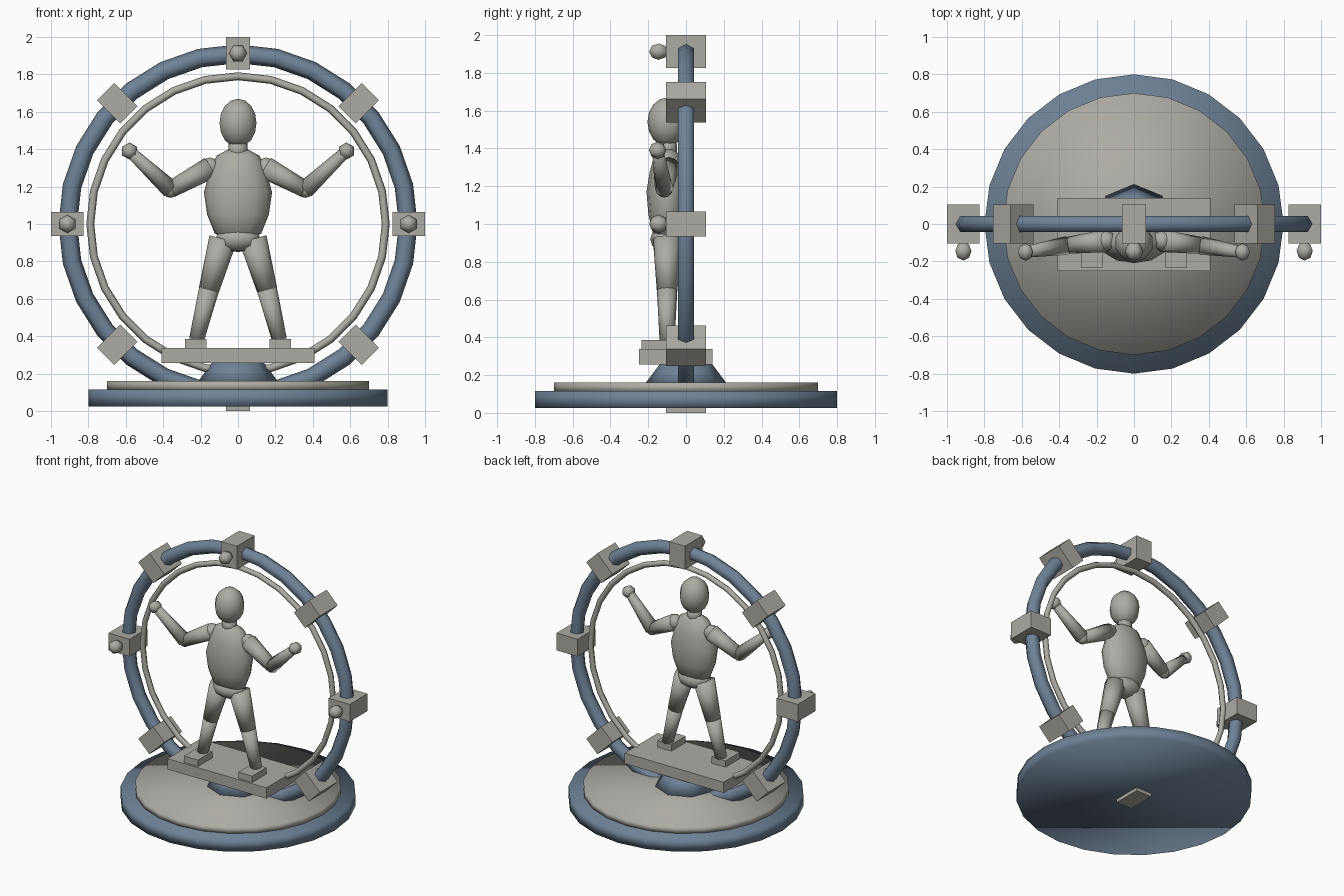
import bpy, bmesh, math
from mathutils import Vector, Matrix

if "Cube" in bpy.data.objects:
    bpy.data.objects.remove(bpy.data.objects["Cube"], do_unlink=True)


def material(name, rgb):
    m = bpy.data.materials.new(name)
    m.use_nodes = True
    m.diffuse_color = (*rgb, 1)
    m.node_tree.nodes["Principled BSDF"].inputs["Base Color"].default_value = (*rgb, 1)
    return m


STONE = material("warm grey", (0.42, 0.41, 0.37))
STEEL = material("steel blue", (0.16, 0.225, 0.31))


def finish(name, bm, mat, smooth=True):
    bmesh.ops.recalc_face_normals(bm, faces=bm.faces)
    me = bpy.data.meshes.new(name)
    bm.to_mesh(me)
    bm.free()
    me.materials.append(mat)
    for p in me.polygons:
        p.use_smooth = smooth
    ob = bpy.data.objects.new(name, me)
    bpy.context.collection.objects.link(ob)
    return ob


def box(name, size, loc, mat=STONE, spin=0.0):
    bm = bmesh.new()
    mtx = Matrix.Translation(loc) @ Matrix.Rotation(spin, 4, 'Y') @ Matrix.Diagonal((*size, 1))
    bmesh.ops.create_cube(bm, size=1, matrix=mtx)
    return finish(name, bm, mat, False)


def ball(name, radii, loc, segs=12, rings=8, turn=None):
    bm = bmesh.new()
    mtx = Matrix.Translation(loc) @ (turn or Matrix()) @ Matrix.Diagonal((*radii, 1))
    bmesh.ops.create_uvsphere(bm, u_segments=segs, v_segments=rings, radius=1, matrix=mtx)
    return finish(name, bm, STONE)


def rod(name, a, b, r1, r2, mat=STONE, segs=8):
    """Tapered cylinder from a to b."""
    a, b = Vector(a), Vector(b)
    d = b - a
    bm = bmesh.new()
    mtx = Matrix.Translation((a + b) / 2) @ d.to_track_quat('Z', 'Y').to_matrix().to_4x4()
    bmesh.ops.create_cone(bm, cap_ends=True, segments=segs, radius1=r1, radius2=r2,
                          depth=d.length, matrix=mtx)
    return finish(name, bm, mat)


def hoop(name, major, minor, mat, n=28, m=6):
    """Upright torus facing the front."""
    bm = bmesh.new()
    loops = []
    for i in range(n):
        t = math.tau * i / n
        loop = []
        for j in range(m):
            p = math.tau * j / m
            r = major + minor * math.cos(p)
            loop.append(bm.verts.new((r * math.cos(t), minor * math.sin(p), 1 + r * math.sin(t))))
        loops.append(loop)
    for i in range(n):
        a, b = loops[i], loops[(i + 1) % n]
        for j in range(m):
            k = (j + 1) % m
            bm.faces.new((a[j], a[k], b[k], b[j]))
    return finish(name, bm, mat)


def lathe(name, profile, loc, depth, mat=STONE, n=12):
    """Revolved (radius, height) profile, flattened front to back."""
    bm = bmesh.new()
    vs = [bm.verts.new((r, 0, z)) for r, z in profile]
    es = [bm.edges.new(p) for p in zip(vs, vs[1:])]
    bmesh.ops.spin(bm, geom=vs + es, axis=(0, 0, 1), cent=(0, 0, 0),
                   angle=math.tau, steps=n, use_duplicate=False)
    bmesh.ops.remove_doubles(bm, verts=bm.verts, dist=0.0005)
    bmesh.ops.transform(bm, matrix=Matrix.Translation(loc) @ Matrix.Diagonal((1, depth, 1, 1)),
                        verts=bm.verts)
    return finish(name, bm, mat)


# Round base, pedestal and platform
rod("base_disc", (0, 0, 0.025), (0, 0, 0.115), 0.8, 0.8, STEEL, 24)
rod("base_top_disc", (0, 0, 0.11), (0, 0, 0.16), 0.7, 0.7, STONE, 24)
rod("pedestal", (0, 0, 0.15), (0, 0, 0.27), 0.22, 0.13, STEEL, 8)
box("platform", (0.82, 0.39, 0.08), (0, -0.055, 0.297))

# Hoops with clamps all round and knobs on three of them
hoop("outer_hoop", 0.91, 0.05, STEEL)
hoop("inner_hoop", 0.79, 0.021, STONE)
FRONT = Matrix.Rotation(math.pi / 2, 4, 'X')
for i in range(8):
    t = i * math.pi / 4
    x, z = 0.9125 * math.cos(t), 1 + 0.9125 * math.sin(t)
    box(f"clamp_{i + 1}", (0.175, 0.21, 0.13), (x, 0, z), spin=-t)
    if i in (0, 2, 4):
        ball(f"knob_{i + 1}", (0.05,) * 3, (x, -0.145, z), 6, 4,
             Matrix.Rotation(-t, 4, 'Y') @ FRONT)

# Figure: head and trunk
ball("head", (0.104, 0.104, 0.13), (0, -0.1, 1.54), 10, 8)
rod("neck", (0, -0.1, 1.35), (0, -0.1, 1.44), 0.055, 0.05)
lathe("torso", [(0, 1.4), (0.06, 1.395), (0.115, 1.365), (0.155, 1.27), (0.182, 1.17),
                (0.165, 1.05), (0.125, 0.95), (0.07, 0.925), (0, 0.92)], (0, -0.1, 0), 0.6)
ball("pelvis", (0.128, 0.09, 0.07), (0, -0.1, 0.92), 10, 6)

# Figure: limbs on both sides
for side, s in (("left", 1), ("right", -1)):
    shoulder, elbow, hand = (s * 0.15, -0.09, 1.3), (s * 0.36, -0.115, 1.185), (s * 0.58, -0.15, 1.39)
    hip, knee, ankle = (s * 0.08, -0.1, 0.92), (s * 0.155, -0.1, 0.65), (s * 0.222, -0.1, 0.38)
    ball(f"{side}_shoulder", (0.055,) * 3, shoulder, 8, 6)
    rod(f"{side}_upper_arm", shoulder, elbow, 0.06, 0.045)
    rod(f"{side}_forearm", elbow, hand, 0.05, 0.03)
    ball(f"{side}_elbow", (0.045,) * 3, elbow, 8, 6)
    ball(f"{side}_hand", (0.046,) * 3, hand, 6, 4, FRONT)
    rod(f"{side}_thigh", hip, knee, 0.075, 0.055)
    rod(f"{side}_shin", knee, ankle, 0.054, 0.04)
    box(f"{side}_foot", (0.115, 0.17, 0.05), (s * 0.225, -0.15, 0.36))
